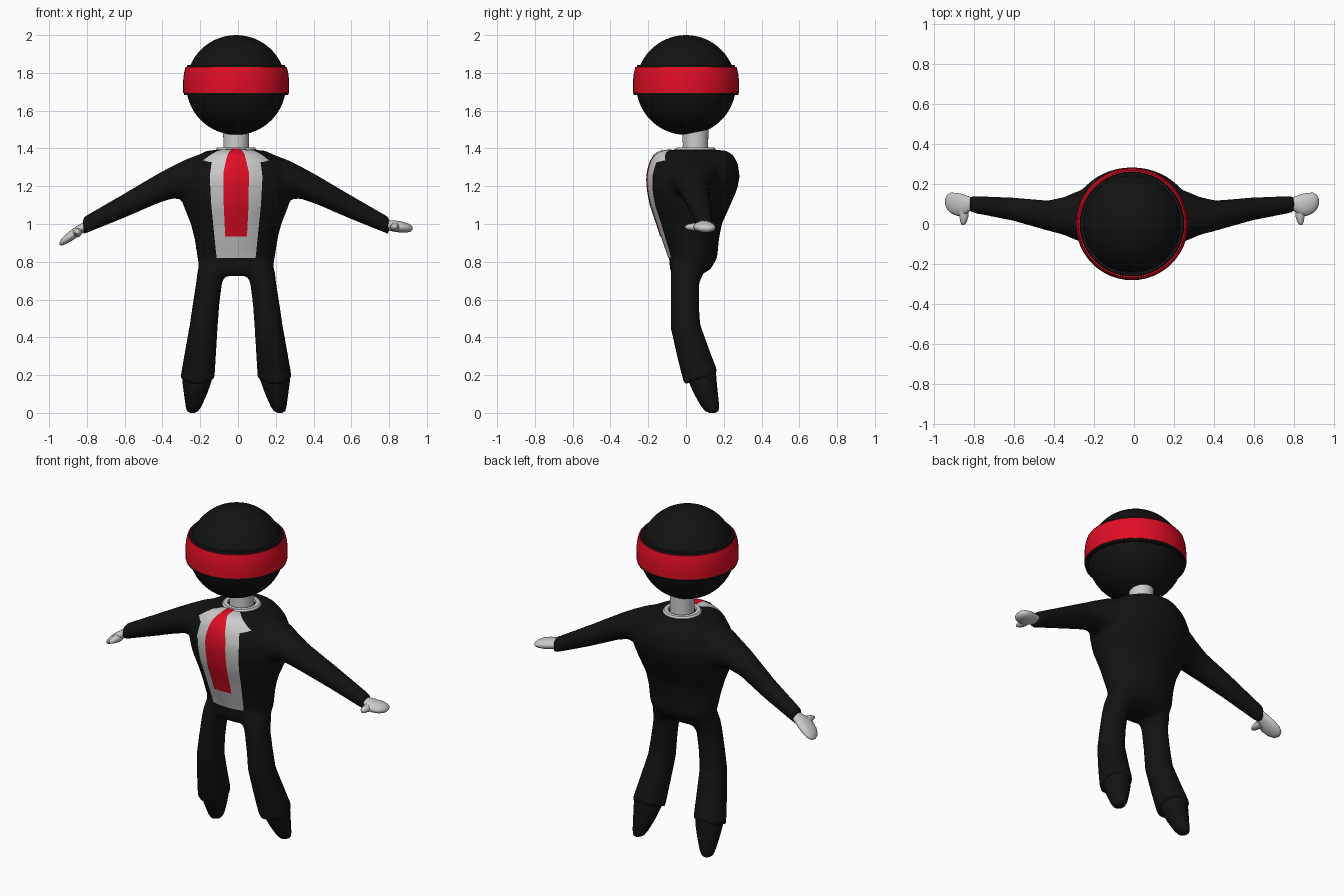
import bpy, bmesh, math
from mathutils import Vector
from mathutils.bvhtree import BVHTree

CX = -0.01  # symmetry plane of the figure


def material(name, rgb):
    m = bpy.data.materials.new(name)
    m.diffuse_color = (*rgb, 1)
    return m


BLACK = material("black", (0.006, 0.006, 0.006))
RED = material("red", (0.75, 0.004, 0.018))


def finish(bm, name, mat=None, angle=40):
    bmesh.ops.recalc_face_normals(bm, faces=bm.faces)
    me = bpy.data.meshes.new(name)
    bm.to_mesh(me)
    bm.free()
    me.shade_smooth()
    me.set_sharp_from_angle(angle=math.radians(angle))
    ob = bpy.data.objects.new(name, me)
    bpy.context.collection.objects.link(ob)
    if mat:
        me.materials.append(mat)
    return ob


def loft(bm, rings, axis="z", side=1, n=32, caps=True, tilts=None):
    """Rings are (x, y, z, r1, r2), ellipses perpendicular to the axis."""
    u, v = {"z": ((1, 0, 0), (0, 1, 0)), "x": ((0, 1, 0), (0, 0, 1)),
            "y": ((1, 0, 0), (0, 0, 1))}[axis]
    u, v = Vector(u), Vector(v)
    loops = []
    for i, (x, y, z, r1, r2) in enumerate(rings):
        w = v + Vector((0, 0, tilts[i])) if tilts else v
        loop = []
        for k in range(n):
            a = 2 * math.pi * k / n
            p = Vector((x, y, z)) + u * r1 * math.cos(a) + w * r2 * math.sin(a)
            loop.append(bm.verts.new((CX + side * p.x, p.y, p.z)))
        loops.append(loop)
    for a, b in zip(loops, loops[1:]):
        for k in range(n):
            bm.faces.new((a[k], a[(k + 1) % n], b[(k + 1) % n], b[k]))
    if caps:
        bm.faces.new(loops[0])
        bm.faces.new(loops[-1])


# Suit: torso, sleeves and trouser legs fused into one smooth skin
bm = bmesh.new()
torso = [  # z, half width, front y, back y
    (0.725, 0.15, -0.07, 0.07), (0.76, 0.195, -0.085, 0.13), (0.82, 0.205, -0.09, 0.165),
    (0.92, 0.22, -0.125, 0.175), (1.0, 0.24, -0.15, 0.19), (1.1, 0.28, -0.185, 0.235),
    (1.18, 0.30, -0.20, 0.27), (1.25, 0.295, -0.205, 0.285), (1.32, 0.255, -0.19, 0.275),
    (1.365, 0.20, -0.165, 0.25), (1.388, 0.155, -0.125, 0.215), (1.393, 0.09, -0.05, 0.15)]
loft(bm, [(0, (f + b) / 2, z, w, (b - f) / 2) for z, w, f, b in torso])
sleeve = [(0.08, 0.04, 1.25, 0.13, 0.12), (0.20, 0.04, 1.247, 0.14, 0.12),
          (0.27, 0.04, 1.235, 0.125, 0.105), (0.34, 0.04, 1.22, 0.095, 0.086),
          (0.42, 0.042, 1.185, 0.076, 0.078), (0.60, 0.075, 1.093, 0.058, 0.064),
          (0.81, 0.10, 0.99, 0.042, 0.046)]
leg = [(0.10, 0.03, 0.82, 0.085, 0.10), (0.125, 0.01, 0.75, 0.08, 0.09),
       (0.143, -0.005, 0.69, 0.069, 0.076), (0.16, -0.006, 0.57, 0.071, 0.075),
       (0.172, -0.003, 0.46, 0.075, 0.079), (0.19, 0.04, 0.31, 0.084, 0.085),
       (0.205, 0.08, 0.182, 0.091, 0.09)]
for s in (1, -1):
    loft(bm, sleeve, "x", s)
    loft(bm, leg, "z", s, tilts=[0, 0, 0, 0, 0.1, 0.25, 0.35])
suit = finish(bm, "suit", BLACK)
remesh = suit.modifiers.new("fuse", "REMESH")
remesh.mode = "VOXEL"
remesh.voxel_size = 0.013
remesh.use_smooth_shade = True
smooth = suit.modifiers.new("soften", "SMOOTH")
smooth.factor = 0.5
smooth.iterations = 5

# Shirt front and tie: strips laid onto the chest of the suit
dg = bpy.context.evaluated_depsgraph_get()
dg.update()
bvh = BVHTree.FromObject(suit, dg)


def strip(name, rows, lift, mat=None, steps=5, cols=10):
    """Rows are (half width, y, z) close to the suit surface."""
    rows = [Vector(r) for r in rows]
    fine = [a.lerp(b, i / steps) for a, b in zip(rows, rows[1:]) for i in range(steps)]
    bm = bmesh.new()
    grid = []
    for hw, y, z in fine + [rows[-1]]:
        line = []
        for c in range(cols + 1):
            p = Vector((CX + hw * (2 * c / cols - 1), y, z))
            d = (Vector((p.x, 0.05, min(z, 1.25))) - p).normalized()
            hit, normal, _, _ = bvh.ray_cast(p - d * 0.2, d)
            line.append(bm.verts.new(hit + normal * lift if hit else p))
        grid.append(line)
    for a, b in zip(grid, grid[1:]):
        for c in range(cols):
            bm.faces.new((a[c], a[c + 1], b[c + 1], b[c]))
    return finish(bm, name, mat)


strip("shirt_front", [(0.06, -0.05, 1.393), (0.12, -0.12, 1.388), (0.175, -0.155, 1.36),
                      (0.15, -0.17, 1.342), (0.128, -0.18, 1.335), (0.138, -0.20, 1.25),
                      (0.13, -0.185, 1.1), (0.115, -0.135, 0.95), (0.102, -0.09, 0.82)], 0.004)
strip("tie", [(0.022, -0.03, 1.395), (0.024, -0.12, 1.388), (0.045, -0.165, 1.36),
              (0.066, -0.20, 1.27), (0.064, -0.185, 1.1), (0.056, -0.13, 0.935)], 0.008, RED)

# Shirt collar and neck
bm = bmesh.new()
loft(bm, [(0, 0.05, z, r, r) for z, r in
          ((1.37, 0.105), (1.395, 0.108), (1.404, 0.10), (1.404, 0.078), (1.38, 0.07))], caps=False)
finish(bm, "shirt_collar")
bm = bmesh.new()
loft(bm, [(0, 0.05, 1.37, 0.07, 0.07), (0, 0.05, 1.42, 0.067, 0.067), (0, 0.05, 1.53, 0.07, 0.07)])
finish(bm, "neck")

# Head with a red band and its dark edging
bm = bmesh.new()
bmesh.ops.create_uvsphere(bm, u_segments=48, v_segments=32, radius=0.264)
bmesh.ops.translate(bm, verts=bm.verts, vec=(CX, 0, 1.736))
finish(bm, "head", BLACK)


def hoop(name, profile, mat):
    bm = bmesh.new()
    loft(bm, [(0, 0, z, r, r) for z, r in profile], n=48, caps=False)
    finish(bm, name, mat)


hoop("band_edging", ((1.842, 0.24), (1.842, 0.258), (1.77, 0.276), (1.682, 0.277), (1.682, 0.25)), BLACK)
hoop("head_band", ((1.83, 0.255), (1.83, 0.268), (1.80, 0.276), (1.765, 0.28), (1.73, 0.281),
                   (1.693, 0.280), (1.693, 0.265)), RED)

# Shoes and hands (one hand droops more than the other)
shoe = [(0.205, 0.085, 0.24, 0.07, 0.072), (0.207, 0.087, 0.17, 0.078, 0.075),
        (0.215, 0.106, 0.10, 0.061, 0.063), (0.225, 0.128, 0.035, 0.042, 0.048),
        (0.23, 0.136, 0.01, 0.03, 0.035), (0.232, 0.14, 0.0, 0.012, 0.016)]
hand = [(0.77, 0.10, 0.03, 0.026), (0.81, 0.10, 0.036, 0.027), (0.84, 0.095, 0.052, 0.03),
        (0.87, 0.097, 0.058, 0.03), (0.905, 0.105, 0.052, 0.025), (0.925, 0.11, 0.036, 0.018),
        (0.935, 0.112, 0.012, 0.006)]
for s, label, slope in ((1, "right", 0.13), (-1, "left", 0.68)):
    bm = bmesh.new()
    loft(bm, shoe, "z", s, n=20)
    finish(bm, label + "_shoe", BLACK)
    bm = bmesh.new()
    drop = lambda x: 0.995 - (x - 0.79) * slope
    loft(bm, [(x, y, drop(x), a, b) for x, y, a, b in hand], "x", s, n=20)
    loft(bm, [(x, y, drop(x) - 0.004, r, r * 0.9) for x, y, r in
              ((0.845, 0.08, 0.028), (0.84, 0.04, 0.023), (0.842, 0.01, 0.016), (0.845, -0.006, 0.006))],
         "y", s, n=12)
    finish(bm, label + "_hand", angle=60)
